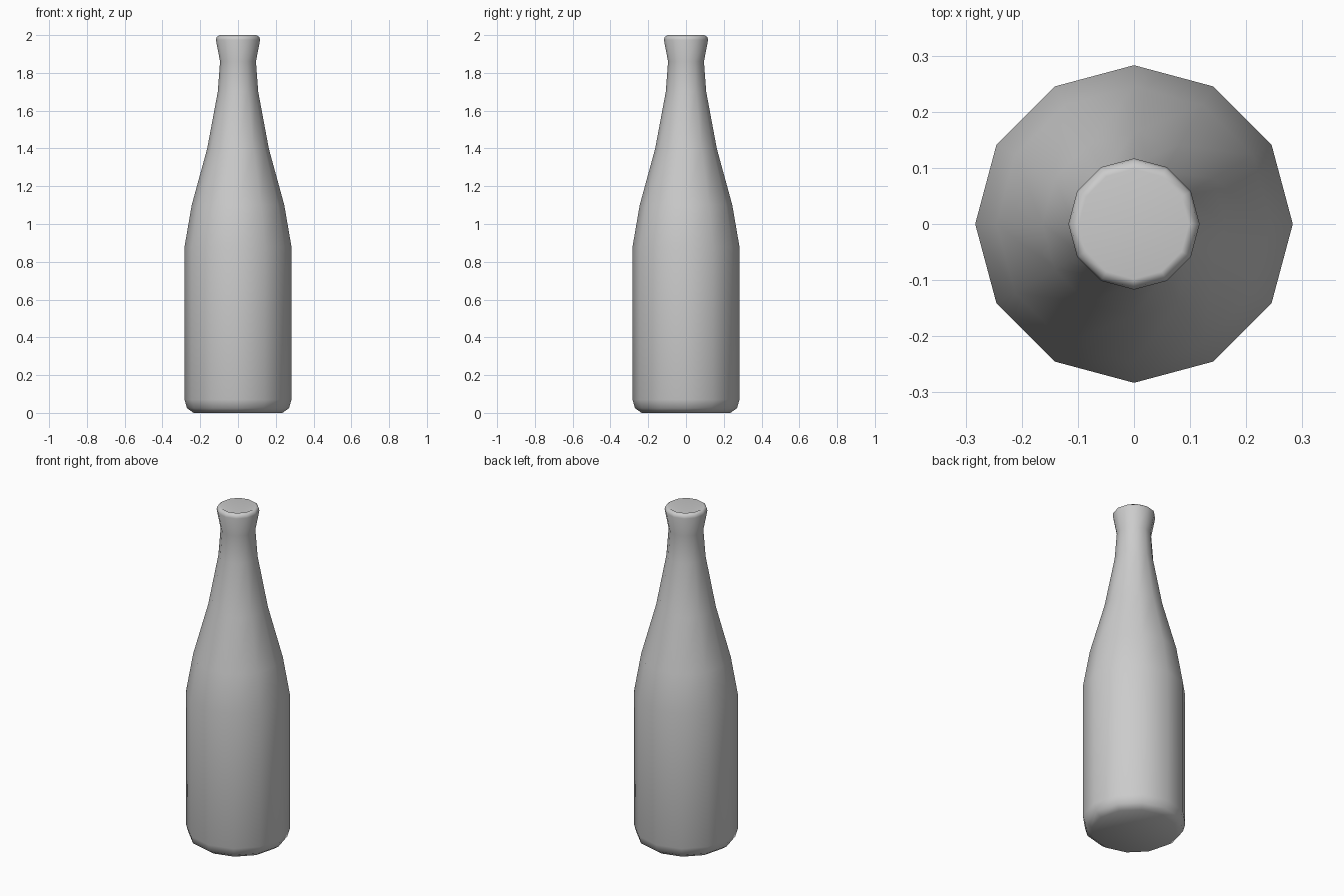
import bpy, bmesh
from math import cos, sin, tau

if "Cube" in bpy.data.objects:
    bpy.data.objects.remove(bpy.data.objects["Cube"])

SIDES = 12

# bottle profile (radius, height) from base edge to lip, ending inside the mouth
PROFILE = [(0.235, 0.0), (0.27, 0.025), (0.283, 0.07), (0.283, 0.88),
           (0.245, 1.10), (0.163, 1.40), (0.107, 1.70), (0.095, 1.86),
           (0.117, 1.975), (0.113, 1.99), (0.098, 2.0)]
BASE_Z, MOUTH_Z = 0.0, 1.94

bm = bmesh.new()


def ring(r, z):
    return [bm.verts.new((r * cos(tau * i / SIDES), r * sin(tau * i / SIDES), z))
            for i in range(SIDES)]


# walls
rings = [ring(r, z) for r, z in PROFILE]
for a, b in zip(rings, rings[1:]):
    for i in range(SIDES):
        j = (i + 1) % SIDES
        bm.faces.new((a[i], a[j], b[j], b[i]))

# flat base and dished mouth
base = bm.verts.new((0, 0, BASE_Z))
mouth = bm.verts.new((0, 0, MOUTH_Z))
for i in range(SIDES):
    j = (i + 1) % SIDES
    bm.faces.new((base, rings[0][j], rings[0][i]))
    bm.faces.new((mouth, rings[-1][i], rings[-1][j]))

for f in bm.faces:
    f.smooth = True

mesh = bpy.data.meshes.new("bottle")
bm.to_mesh(mesh)
bm.free()
bottle = bpy.data.objects.new("bottle", mesh)
bpy.context.collection.objects.link(bottle)
